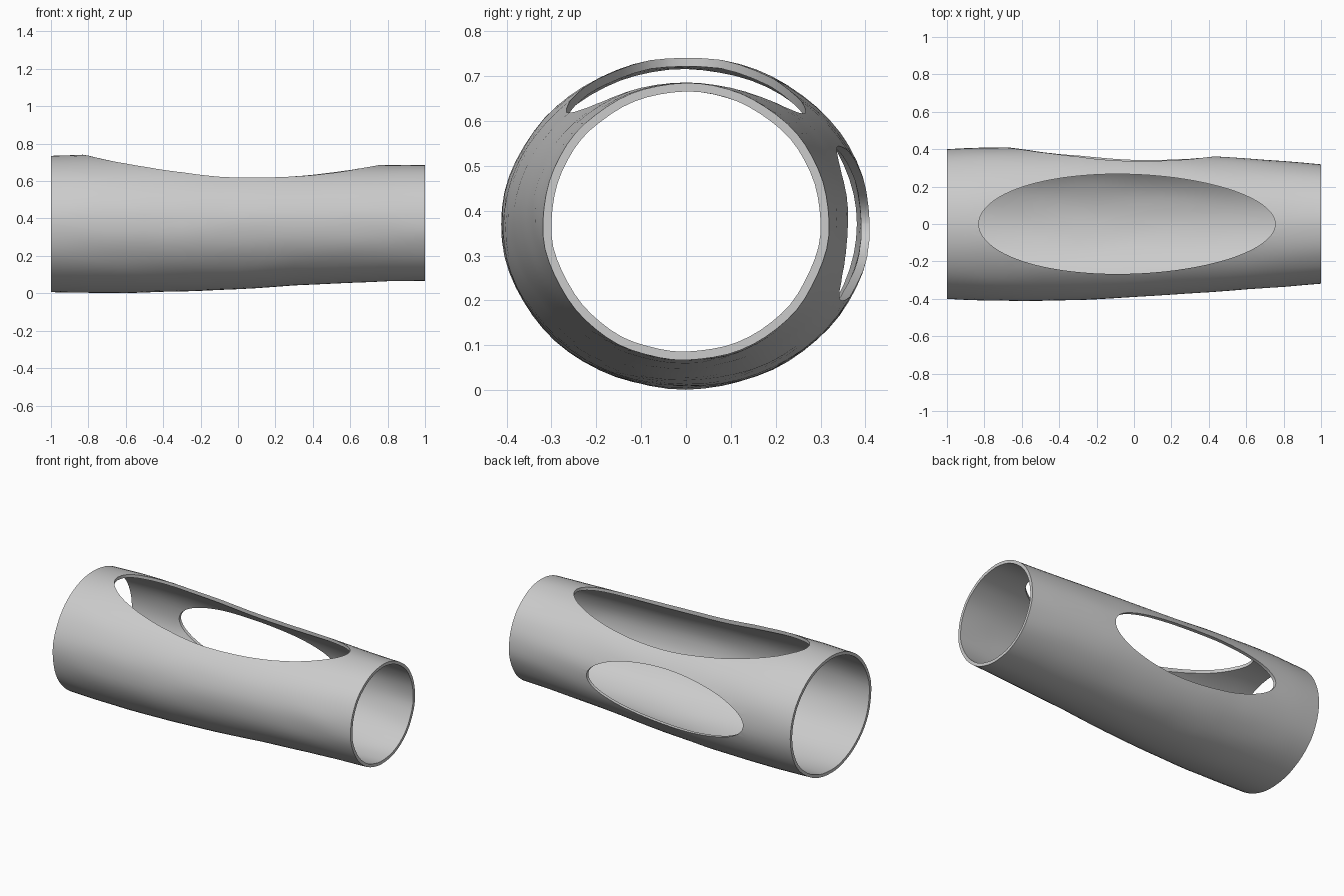
import bpy, bmesh, math
from mathutils import Vector, noise

if "Cube" in bpy.data.objects:
    bpy.data.objects.remove(bpy.data.objects["Cube"], do_unlink=True)

# Single plain grey material
grey = bpy.data.materials.new("light_grey")
grey.use_nodes = True
grey.diffuse_color = (0.6, 0.6, 0.6, 1)
grey.node_tree.nodes["Principled BSDF"].inputs["Base Color"].default_value = (0.6, 0.6, 0.6, 1)

SEGMENTS = 64
WALL = 0.019
# Sleeve stations: x, bottom z, top z, half width
STATIONS = [(-1, .006, .735, .400), (-.8, .003, .742, .408), (-.6, .002, .738, .412),
            (-.3, .009, .725, .408), (0, .022, .711, .390), (.3, .042, .699, .371),
            (.6, .056, .689, .351), (.8, .064, .685, .336), (1, .067, .685, .319)]


def new_object(name, bm):
    bmesh.ops.recalc_face_normals(bm, faces=bm.faces)
    mesh = bpy.data.meshes.new(name)
    bm.to_mesh(mesh)
    bm.free()
    obj = bpy.data.objects.new(name, mesh)
    bpy.context.collection.objects.link(obj)
    mesh.materials.append(grey)
    return obj


def station_at(x):
    for a, b in zip(STATIONS, STATIONS[1:]):
        if x <= b[0]:
            t = (x - a[0]) / (b[0] - a[0])
            return [p + (q - p) * t for p, q in zip(a, b)]
    return STATIONS[-1]


def ring(bm, x, inset):
    """Elliptical section with a faint hand-formed unevenness."""
    _, low, high, half = station_at(x)
    verts = []
    for i in range(SEGMENTS):
        a = math.tau * i / SEGMENTS
        c, s = math.cos(a), math.sin(a)
        bump = 0.003 * noise.noise(Vector((x * 4, c * 3, s * 3))) - inset
        verts.append(bm.verts.new((x, (half + bump) * c,
                                   (low + high) / 2 + ((high - low) / 2 + bump) * s)))
    return verts


def bridge(bm, a, b):
    for i in range(SEGMENTS):
        j = (i + 1) % SEGMENTS
        bm.faces.new((a[i], a[j], b[j], b[i]))


# Hollow tapered sleeve: outer skin, inner skin and end rims
bm = bmesh.new()
xs = [-1 + i * 0.1 for i in range(21)]
outer = [ring(bm, x, 0) for x in xs]
inner = [ring(bm, x, WALL) for x in xs]
for skin in (outer, inner):
    for a, b in zip(skin, skin[1:]):
        bridge(bm, a, b)
bridge(bm, outer[0], inner[0])
bridge(bm, outer[-1], inner[-1])
sleeve = new_object("sleeve", bm)


def opening_cutter(name, start, end, half, skew, place, depth):
    """Oval prism; place maps (along, across, height) to a position."""
    bm = bmesh.new()
    points = []
    for i in range(80):
        a = math.tau * i / 80
        x = (start + end) / 2 + (end - start) / 2 * math.cos(a) - skew * math.sin(a) ** 2
        points.append((x, half * math.sin(a)))
    base = bm.faces.new([bm.verts.new(place(x, w, depth[0])) for x, w in points])
    top = bmesh.ops.extrude_face_region(bm, geom=[base])
    shift = Vector(place(0, 0, depth[1])) - Vector(place(0, 0, depth[0]))
    moved = [v for v in top["geom"] if isinstance(v, bmesh.types.BMVert)]
    bmesh.ops.translate(bm, vec=shift, verts=moved)
    cutter = new_object(name, bm)
    cutter.hide_render = True
    return cutter


# Large top opening and smaller back opening
cutters = [
    opening_cutter("top_opening_cutter", -.83, .755, .267, .05,
                   lambda x, w, d: (x, w, d), (.45, 1)),
    opening_cutter("back_opening_cutter", -.68, .435, .172, 0,
                   lambda x, w, d: (x, d, .372 + w), (.15, .8)),
]
bpy.context.view_layer.objects.active = sleeve
sleeve.select_set(True)
for cutter in cutters:
    mod = sleeve.modifiers.new(cutter.name, 'BOOLEAN')
    mod.operation = 'DIFFERENCE'
    mod.solver = 'EXACT'
    mod.object = cutter
    bpy.ops.object.modifier_apply(modifier=mod.name)
    bpy.data.objects.remove(cutter, do_unlink=True)

# Smooth skins with crisp rims
bpy.ops.object.shade_smooth_by_angle(angle=math.radians(30))
